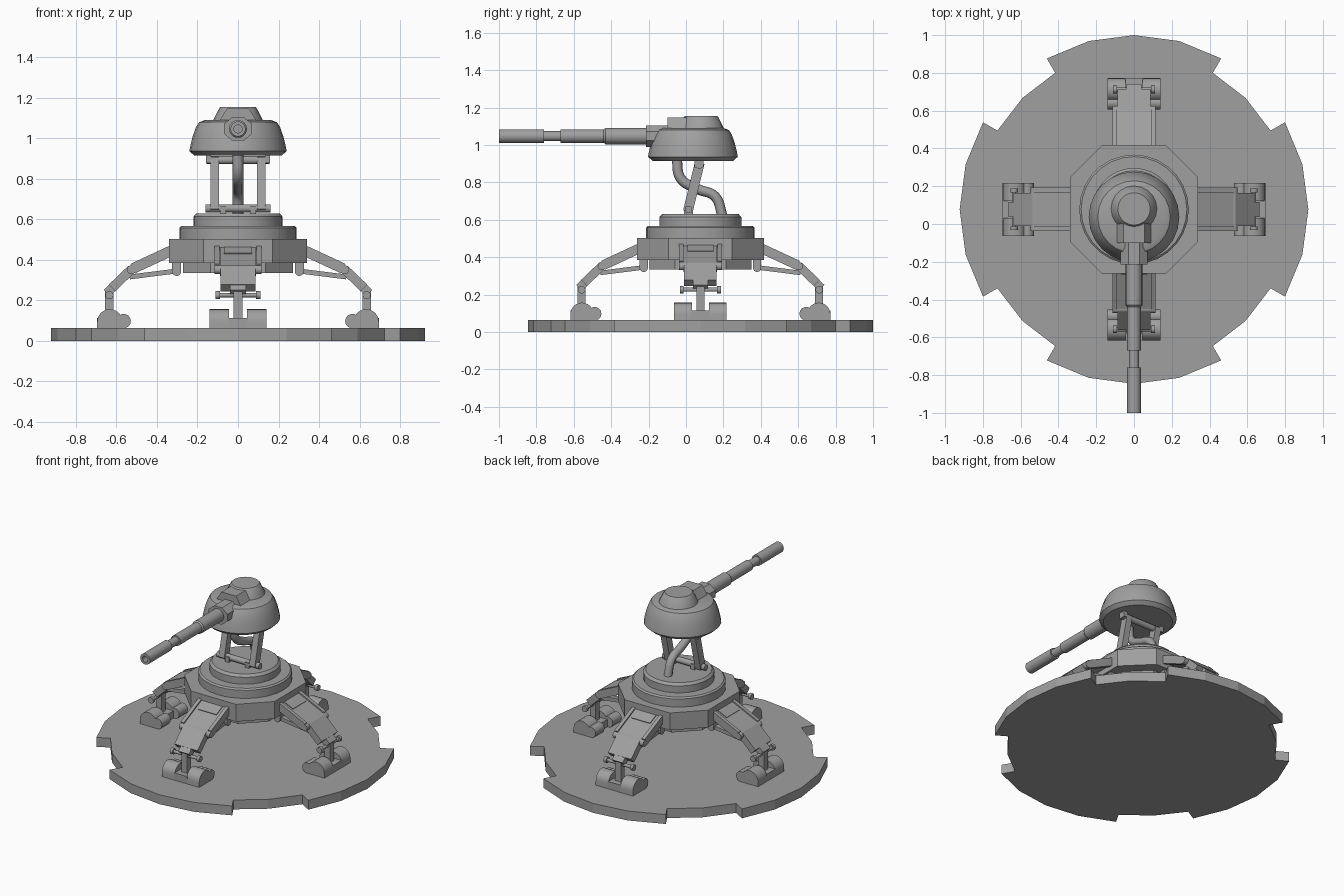
import bpy, bmesh, math
from mathutils import Matrix, Vector

if "Cube" in bpy.data.objects:
    bpy.data.objects.remove(bpy.data.objects["Cube"], do_unlink=True)

grey = bpy.data.materials.new("plain_grey")
grey.use_nodes = True
COLOUR = (0.35, 0.35, 0.35, 1)
grey.diffuse_color = COLOUR
grey.node_tree.nodes["Principled BSDF"].inputs["Base Color"].default_value = COLOUR

CENTRE = Matrix.Translation((0, 0.077, 0))
ALONG_X = Matrix.Rotation(math.pi / 2, 4, 'Y')
SIDEWAYS = Matrix.Rotation(math.pi / 2, 4, 'X')  # local xy becomes xz


def finish(name, bm, matrix, smooth=False):
    bmesh.ops.remove_doubles(bm, verts=bm.verts, dist=1e-5)
    bmesh.ops.recalc_face_normals(bm, faces=bm.faces)
    bm.transform(matrix)
    mesh = bpy.data.meshes.new(name)
    bm.to_mesh(mesh)
    bm.free()
    mesh.materials.append(grey)
    ob = bpy.data.objects.new(name, mesh)
    bpy.context.collection.objects.link(ob)
    if smooth:
        bpy.ops.object.select_all(action='DESELECT')
        ob.select_set(True)
        bpy.context.view_layer.objects.active = ob
        bpy.ops.object.shade_smooth_by_angle(angle=math.radians(28))


def lathe(name, profile, matrix, steps=24):
    """Spin (radius, height) points about z."""
    bm = bmesh.new()
    verts = [bm.verts.new((r, 0, h)) for r, h in profile]
    edges = [bm.edges.new(pair) for pair in zip(verts, verts[1:])]
    bmesh.ops.spin(bm, geom=verts + edges, cent=(0, 0, 0), axis=(0, 0, 1),
                   angle=math.tau, steps=steps, use_duplicate=False)
    finish(name, bm, matrix, True)


def prism(name, outline, low, high, matrix, smooth=False):
    """Extrude an xy outline from low to high."""
    bm = bmesh.new()
    face = bm.faces.new([bm.verts.new((x, y, low)) for x, y in outline])
    new = bmesh.ops.extrude_face_region(bm, geom=[face])["geom"]
    verts = [v for v in new if isinstance(v, bmesh.types.BMVert)]
    bmesh.ops.translate(bm, verts=verts, vec=(0, 0, high - low))
    # the start face is kept by the extrusion unless it is rebuilt here
    if not any(f.normal.z and all(abs(v.co.z - low) < 1e-6 for v in f.verts) for f in bm.faces):
        bmesh.ops.holes_fill(bm, edges=bm.edges)
    finish(name, bm, matrix, smooth)


def box(name, centre, size, matrix=Matrix()):
    bm = bmesh.new()
    bmesh.ops.create_cube(bm, size=1)
    finish(name, bm, matrix @ Matrix.Translation(centre) @ Matrix.Diagonal((*size, 1)))


def beam(name, p, q, width, thick, matrix=Matrix()):
    """Box bar from p to q, width measured along the sideways axis."""
    p, q = Vector(p), Vector(q)
    d = (q - p).normalized()
    side = Vector((0, 1, 0)) if abs(d.y) < 0.1 else Vector((1, 0, 0))
    rot = Matrix((d, side, d.cross(side))).transposed().to_4x4()
    box(name, (0, 0, 0), ((q - p).length, width, thick),
        matrix @ Matrix.Translation((p + q) / 2) @ rot)


def pin(name, centre, half, radius, matrix, steps=14):
    """Cylinder centred on a point, running along the matrix z axis."""
    lathe(name, [(0, -half), (radius, -half), (radius, half), (0, half)],
          Matrix.Translation(centre) @ matrix, steps)


def ring_point(radius, degrees):
    a = math.radians(degrees)
    return radius * math.cos(a), radius * math.sin(a)


# Notched ground plate
outline = []
for quarter in range(0, 360, 90):
    outline += [ring_point(0.923, quarter + a) for a in (-30, -15, 0, 15, 30)]
    outline += [ring_point(0.835, quarter + a) for a in (30, 45, 60)]
prism("ground_plate", outline, 0, 0.064, CENTRE)

# Eight-sided hull, underside and stepped rings
octagon = []
for quarter in range(4):
    turn = Matrix.Rotation(quarter * math.pi / 2, 2)
    octagon += [turn @ Vector(p) for p in ((0.34, -0.17), (0.34, 0.17))]
prism("hull", octagon, 0.385, 0.503, CENTRE)
prism("hull_underside", [p * 0.8 for p in octagon], 0.335, 0.385, CENTRE)
lathe("turning_ring", [(0, 0.5), (0.29, 0.5), (0.29, 0.558), (0.28, 0.567), (0, 0.567)], CENTRE, 28)
lathe("upper_ring", [(0, 0.56), (0.22, 0.56), (0.22, 0.614), (0.205, 0.63), (0, 0.63)], CENTRE, 28)

# Neck struts, axles and lugs
foot_y, foot_z, head_y, head_z = 0.013, 0.655, 0.07, 0.893
pin("lower_neck_axle", (0, foot_y, foot_z), 0.16, 0.02, ALONG_X)
pin("upper_neck_axle", (0, head_y, head_z), 0.155, 0.02, ALONG_X)
for name, s in (("left", 1), ("right", -1)):
    beam(name + "_neck_strut", (s * 0.115, foot_y - 0.003, foot_z - 0.01),
         (s * 0.115, head_y + 0.003, head_z + 0.01), 0.043, 0.052)
    box(name + "_lower_lug", (s * 0.075, foot_y, 0.645), (0.03, 0.05, 0.04))
    box(name + "_upper_lug", (s * 0.145, head_y, 0.9), (0.025, 0.048, 0.045))

# Power cable
curve = bpy.data.curves.new("cable", 'CURVE')
curve.dimensions = '3D'
curve.bevel_depth = 0.027
curve.bevel_resolution = 2
curve.resolution_u = 5
curve.use_fill_caps = True
path = [(-0.05, 0.925), (-0.028, 0.82), (0.06, 0.765), (0.155, 0.725), (0.195, 0.62)]
spline = curve.splines.new('BEZIER')
spline.bezier_points.add(len(path) - 1)
for point, (y, z) in zip(spline.bezier_points, path):
    point.co = (0, y, z)
    point.handle_left_type = point.handle_right_type = 'AUTO'
curve.materials.append(grey)
bpy.context.collection.objects.link(bpy.data.objects.new("cable", curve))

# Domed turret and cap
lathe("turret_dome", [(0, 0.915), (0.215, 0.915), (0.24, 0.937), (0.235, 0.965), (0.224, 1.01),
                      (0.208, 1.055), (0.192, 1.08), (0.165, 1.09), (0, 1.092)],
      Matrix.Translation((0, 0.037, 0)))
lathe("turret_cap", [(0, 1.07), (0.128, 1.07), (0.12, 1.095), (0.092, 1.15), (0.086, 1.156), (0, 1.156)],
      Matrix.Translation((0, 0.08, 0)), 20)

# Gun housing, collar and stepped barrel
prism("gun_housing", [(-0.09, 1.0), (0.09, 1.0), (0.09, 1.09), (0.055, 1.147), (-0.055, 1.147), (-0.09, 1.09)],
      -0.05, 0.1, SIDEWAYS)
FORWARD = Matrix.Translation((0, 0, 1.047)) @ SIDEWAYS
collar = [ring_point(0.076, a + 22.5) for a in range(0, 360, 45)]
prism("gun_collar", [(x, z * 0.82) for x, z in collar], 0, 0.215, FORWARD)
lathe("barrel", [(0, 0.88), (0.02, 0.88), (0.02, 1), (0.037, 1), (0.037, 0.76), (0.027, 0.76),
                 (0.027, 0.67), (0.036, 0.67), (0.036, 0.44), (0.044, 0.43), (0.044, 0.2), (0, 0.2)],
      FORWARD, 18)

# Four folding legs, each built along +x and turned into place
hip, knee, shin_end = (0.31, 0, 0.455), (0.525, 0, 0.355), (0.622, 0, 0.262)
arch = [ring_point(0.062, a) for a in range(0, 181, 15)]
shoe = [(0.633 + x, 0.095 + z) for x, z in arch] + [(0.571, 0), (0.695, 0)]
for index, label in enumerate(("left", "back", "right", "front")):
    M = CENTRE @ Matrix.Rotation(index * math.pi / 2, 4, 'Z')

    def leg_pin(part, x, y, z, half, radius):
        pin(f"{label}_{part}", (0, 0, 0), half, radius, M @ Matrix.Translation((x, y, z)) @ SIDEWAYS)

    beam(f"{label}_thigh_plate", hip, knee, 0.18, 0.036, M)
    beam(f"{label}_thigh_cover", (0.34, 0, 0.453), (0.405, 0, 0.423), 0.14, 0.024, M)
    beam(f"{label}_shin_plate", knee, shin_end, 0.174, 0.046, M)
    for side, s in (("a", 1), ("b", -1)):
        y = s * 0.103
        beam(f"{label}_thigh_rail_{side}", (0.32, y, 0.45), (0.52, y, 0.357), 0.024, 0.052, M)
        beam(f"{label}_piston_{side}", (0.29, y * 0.6, 0.347), (0.535, y * 0.6, 0.316), 0.03, 0.024, M)
        # Split shoe with an inner roller
        low, high = sorted((s * 0.045, s * 0.14))
        prism(f"{label}_shoe_{side}", shoe, low, high, M @ SIDEWAYS, True)
        leg_pin(f"roller_{side}", 0.565, s * 0.0925, 0.098, 0.0475, 0.036)
        leg_pin(f"ankle_nut_{side}", 0.635, s * 0.1, 0.226, 0.01, 0.02)
    # Hanging hip roller, joint axles and ankle post
    box(f"{label}_hip_hanger", (0.303, 0, 0.37), (0.044, 0.18, 0.05), M)
    leg_pin("hip_roller", 0.303, 0, 0.343, 0.09, 0.022)
    leg_pin("knee_axle", 0.527, 0, 0.352, 0.115, 0.022)
    leg_pin("ankle_axle", 0.635, 0, 0.226, 0.105, 0.011)
    box(f"{label}_ankle_post", (0.635, 0, 0.175), (0.042, 0.044, 0.15), M)
    beam(f"{label}_ankle_link", (0.6, 0, 0.282), (0.648, 0, 0.236), 0.08, 0.044, M)
    box(f"{label}_shoe_bridge", (0.633, 0, 0.057), (0.124, 0.1, 0.114), M)
